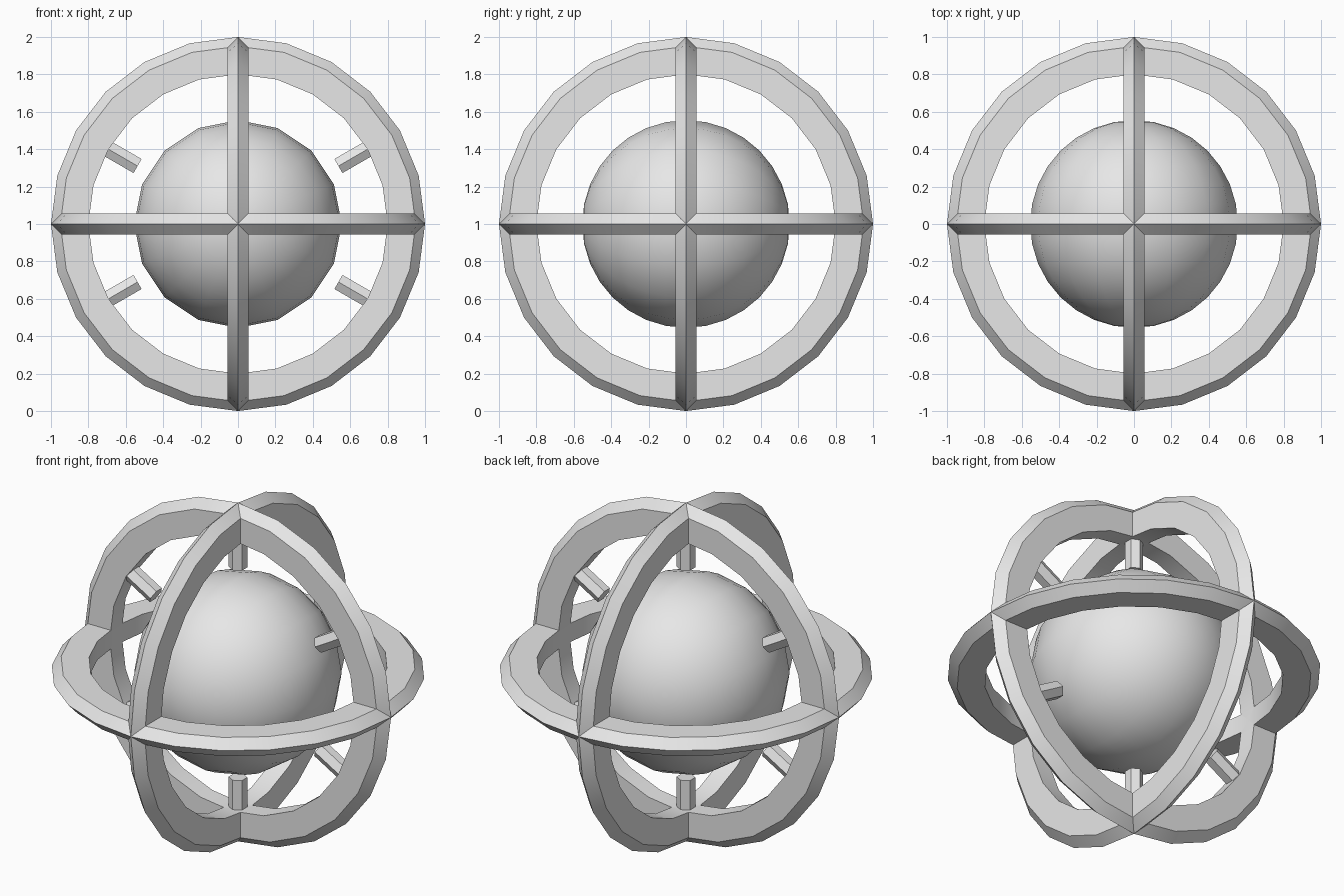
import bpy, bmesh, math
from mathutils import Matrix, Vector

cube = bpy.data.objects.get("Cube")
if cube:
    bpy.data.objects.remove(cube, do_unlink=True)

grey = bpy.data.materials.new("light_grey")
grey.use_nodes = True
grey.diffuse_color = (0.8, 0.8, 0.8, 1)
grey.node_tree.nodes["Principled BSDF"].inputs["Base Color"].default_value = (0.8, 0.8, 0.8, 1)

CENTRE = Vector((0, 0, 1))
TURN_X = Matrix.Rotation(math.pi / 2, 4, 'X')
TURN_Y = Matrix.Rotation(math.pi / 2, 4, 'Y')


def add_part(name, bm, matrix):
    """Turn a bmesh into a smooth-by-angle object around the model centre."""
    bm.transform(matrix)
    bmesh.ops.recalc_face_normals(bm, faces=bm.faces)
    mesh = bpy.data.meshes.new(name)
    bm.to_mesh(mesh)
    bm.free()
    mesh.materials.append(grey)
    obj = bpy.data.objects.new(name, mesh)
    obj.location = CENTRE
    bpy.context.collection.objects.link(obj)
    bpy.ops.object.select_all(action='DESELECT')
    obj.select_set(True)
    bpy.context.view_layer.objects.active = obj
    bpy.ops.object.shade_smooth_by_angle(angle=math.radians(30))


def ring(name, matrix, sides=24):
    """Sweep a ridged five-sided section around the z axis."""
    section = [(0.8, -0.055), (0.95, -0.055), (1.0, 0), (0.95, 0.055), (0.8, 0.055)]
    bm = bmesh.new()
    loops = []
    for i in range(sides):
        a = 2 * math.pi * i / sides
        loops.append([bm.verts.new((r * math.cos(a), r * math.sin(a), h)) for r, h in section])
    n = len(section)
    for i in range(sides):
        here, there = loops[i], loops[(i + 1) % sides]
        for j in range(n):
            k = (j + 1) % n
            bm.faces.new((here[j], there[j], there[k], here[k]))
    add_part(name, bm, matrix)


# Three crossing rings
ring("horizontal_ring", Matrix.Identity(4))
ring("front_ring", TURN_X)
ring("side_ring", TURN_Y)

# Central ball, poles facing front and back
ball = bmesh.new()
bmesh.ops.create_uvsphere(ball, u_segments=16, v_segments=16, radius=0.555)
add_part("central_ball", ball, TURN_X)

# Six hexagonal pegs pointing inward from the front ring
INNER, OUTER = 0.62, 0.82
for i in range(6):
    peg = bmesh.new()
    bmesh.ops.create_cone(peg, cap_ends=True, segments=6, radius1=0.05, radius2=0.05,
                          depth=OUTER - INNER)
    # one edge of each peg faces the front
    corner = max(peg.verts, key=lambda v: v.co.y).co
    spin = Matrix.Rotation(math.atan2(corner.x, corner.y), 4, 'Z')
    lift = Matrix.Translation((0, 0, (INNER + OUTER) / 2))
    around = Matrix.Rotation(i * math.pi / 3, 4, 'Y')
    add_part(f"peg_{i + 1}", peg, around @ lift @ spin)
